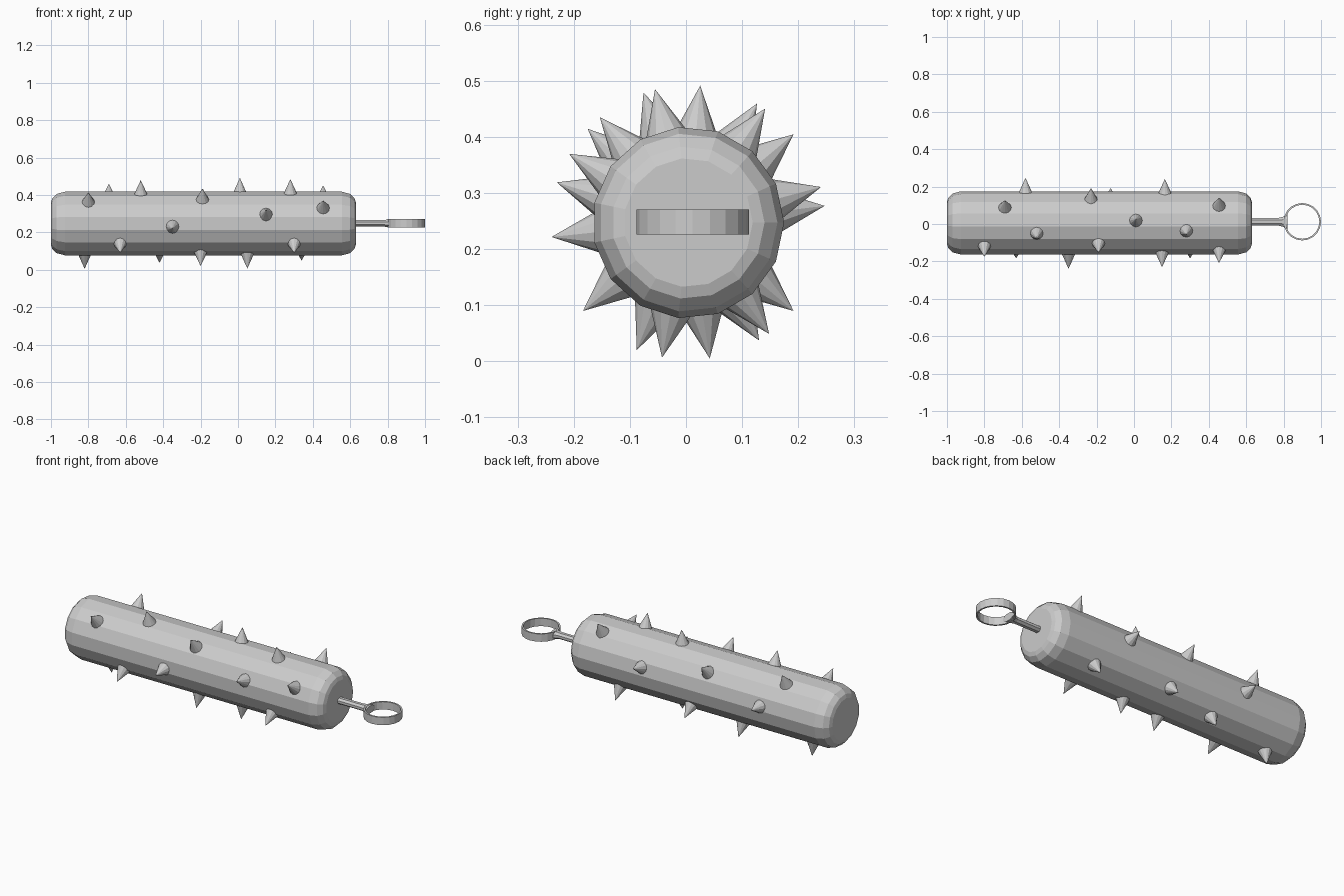
import bpy, math
from mathutils import Vector, Matrix

cube = bpy.data.objects.get("Cube")
if cube:
    bpy.data.objects.remove(cube, do_unlink=True)

grey = bpy.data.materials.new("plain grey")
grey.use_nodes = True
grey.diffuse_color = (0.6, 0.6, 0.6, 1)
grey.node_tree.nodes["Principled BSDF"].inputs["Base Color"].default_value = (0.6, 0.6, 0.6, 1)

CY, CZ = 0.004, 0.247      # body axis
HY, HZ = 0.012, 0.248      # handle axis


def add_mesh(name, verts, faces):
    mesh = bpy.data.meshes.new(name)
    mesh.from_pydata(verts, [], faces)
    mesh.materials.append(grey)
    obj = bpy.data.objects.new(name, mesh)
    bpy.context.collection.objects.link(obj)
    return obj


def loft(name, rings, closed=False):
    """Skin equal-length rings; cap the ends unless the loop is closed."""
    n, m = len(rings[0]), len(rings)
    verts = [v for ring in rings for v in ring]
    faces = []
    for i in range(m if closed else m - 1):
        a, b = i * n, (i + 1) % m * n
        faces += [(a + k, a + (k + 1) % n, b + (k + 1) % n, b + k) for k in range(n)]
    if not closed:
        faces += [tuple(reversed(range(n))), tuple(range((m - 1) * n, m * n))]
    return add_mesh(name, verts, faces)


def oval(x, ry, rz, sides, y, z, offset=0.0):
    angles = [math.tau * (k + offset) / sides for k in range(sides)]
    return [(x, y + ry * math.cos(a), z + rz * math.sin(a)) for a in angles]


# Roller body with rounded rims
rim = [(0, 0.115), (0.007, 0.136), (0.03, 0.159), (0.075, 0.171)]
profile = [(-1 + d, r) for d, r in rim] + [(0.63 - d, r) for d, r in reversed(rim)]
loft("roller_body", [oval(x, r, r, 15, CY, CZ) for x, r in profile])

# Handle rod flaring into the ring
rod = [(0.61, 0.023, 0.018), (0.775, 0.023, 0.018), (0.8, 0.03, 0.022), (0.822, 0.044, 0.022)]
loft("handle_rod", [oval(x, ry, rz, 8, HY, HZ, 0.5) for x, ry, rz in rod])

# Handle ring, a thin flat band
section = [(0.1, -0.022), (0.1, 0.022), (0.091, 0.022), (0.091, -0.022)]
rings = []
for k in range(20):
    a = math.tau * k / 20
    rings.append([(0.9 + r * math.cos(a), HY + r * math.sin(a), HZ + h) for r, h in section])
loft("handle_ring", rings, closed=True)

# Spikes: position along the body and angle around it
spikes = [(-0.52, 109), (0.28, 104), (0.01, 85), (-0.69, 60), (0.455, 56),
          (-0.23, 40), (0.165, 15), (-0.58, 7), (-0.125, -40), (0.34, -54),
          (-0.42, -59), (-0.82, -81), (0.05, -101), (-0.2, -112), (-0.63, -140),
          (0.3, -140), (-0.35, -174), (0.15, 163), (0.455, 150), (-0.8, 137), (-0.19, 130)]
for i, (x, degrees) in enumerate(spikes):
    a = math.radians(degrees)
    out = Vector((0, math.cos(a), math.sin(a)))
    turn = out.to_track_quat('Z', 'Y').to_matrix().to_4x4()
    place = Matrix.Translation(Vector((x, CY, CZ)) + out * 0.164) @ turn
    base = [Vector((0.036 * math.cos(math.tau * k / 12), 0.036 * math.sin(math.tau * k / 12), 0))
            for k in range(12)]
    verts = [place @ v for v in base + [Vector((0, 0, 0.081))]]
    faces = [(k, (k + 1) % 12, 12) for k in range(12)] + [tuple(reversed(range(12)))]
    add_mesh(f"spike_{i + 1}", verts, faces)
